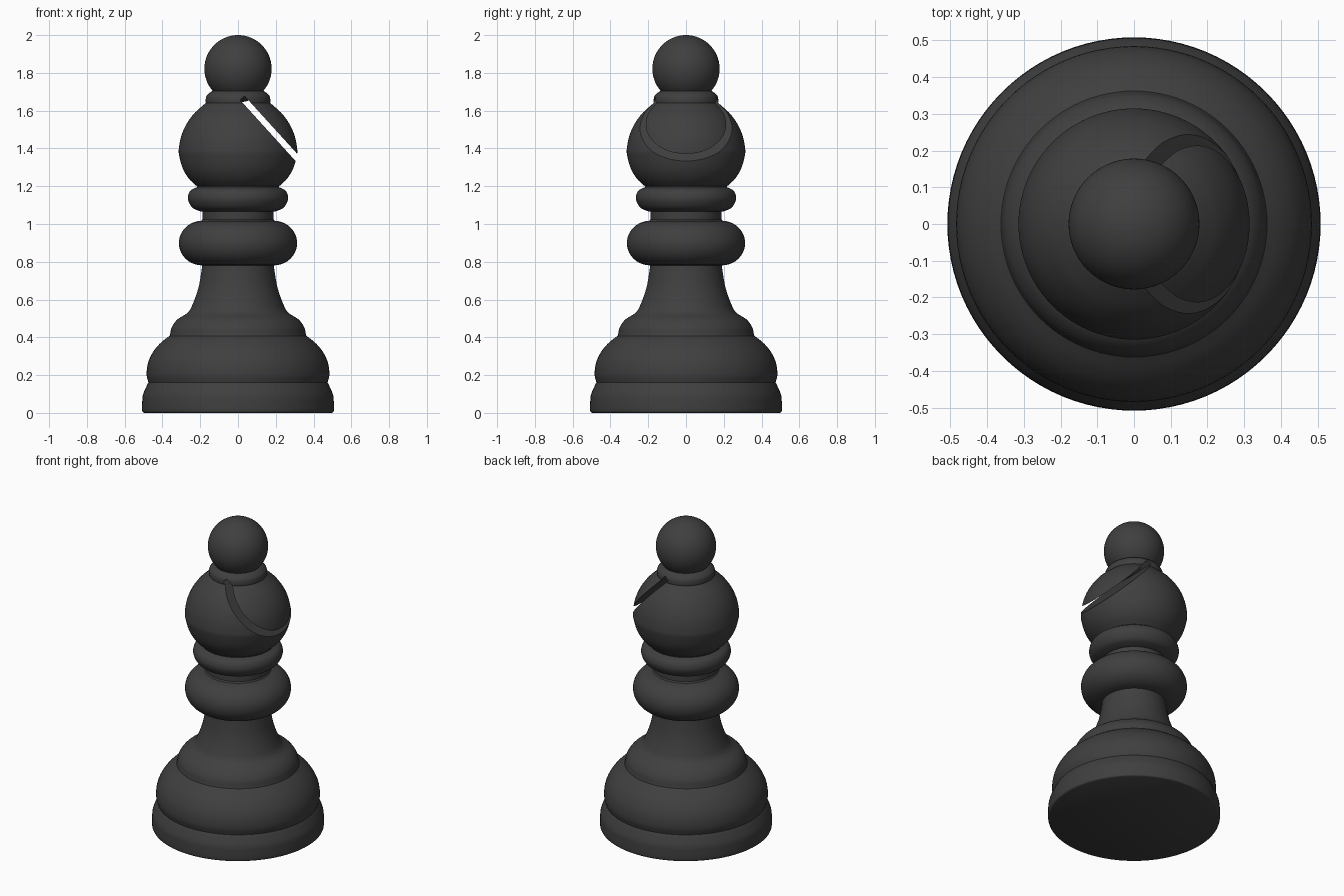
import bpy, bmesh, math
from mathutils import Vector

if "Cube" in bpy.data.objects:
    bpy.data.objects.remove(bpy.data.objects["Cube"])

SEGMENTS = 96

ebony = bpy.data.materials.new("ebony black")
ebony.diffuse_color = (0.05, 0.05, 0.05, 1)
ebony.use_nodes = True
ebony.node_tree.nodes["Principled BSDF"].inputs["Base Color"].default_value = ebony.diffuse_color


def arc(cz, cr, rz, rr, a0, a1, n=12):
    """Elliptical profile arc; angles in degrees from straight outward."""
    out = []
    for i in range(n + 1):
        a = math.radians(a0 + (a1 - a0) * i / n)
        out.append((cr + rr * math.cos(a), cz + rz * math.sin(a)))
    return out


def smooth(points, n=4):
    """Catmull-Rom curve through (radius, height) points."""
    p = [Vector(q) for q in points]
    p = [2 * p[0] - p[1]] + p + [2 * p[-1] - p[-2]]
    out = []
    for i in range(1, len(p) - 2):
        a, b, c, d = p[i - 1:i + 3]
        for k in range(n):
            t = k / n
            v = 0.5 * (2 * b + (c - a) * t + (2 * a - 5 * b + 4 * c - d) * t * t
                       + (3 * b - a - 3 * c + d) * t ** 3)
            out.append((v.x, v.y))
    return out + [tuple(points[-1])]


def revolve(name, profile):
    """Closed solid of revolution from a bottom-to-top profile."""
    bm = bmesh.new()
    rings = []
    for r, z in profile:
        rings.append([bm.verts.new((r * math.cos(2 * math.pi * i / SEGMENTS),
                                    r * math.sin(2 * math.pi * i / SEGMENTS), z))
                      for i in range(SEGMENTS)])
    for lo, hi in zip(rings, rings[1:]):
        for i in range(SEGMENTS):
            j = (i + 1) % SEGMENTS
            bm.faces.new((lo[i], lo[j], hi[j], hi[i]))
    bm.faces.new(rings[0][::-1])
    bm.faces.new(rings[-1])
    mesh = bpy.data.meshes.new(name)
    bm.to_mesh(mesh)
    bm.free()
    mesh.materials.append(ebony)
    obj = bpy.data.objects.new(name, mesh)
    bpy.context.collection.objects.link(obj)
    return obj


# Foot, domed base, shoulder and flared stem
profile = smooth([(0.497, 0), (0.507, 0.01), (0.507, 0.06), (0.502, 0.1), (0.478, 0.155)])
profile += smooth([(0.474, 0.16), (0.484, 0.205), (0.475, 0.27), (0.445, 0.33),
                   (0.405, 0.375), (0.362, 0.408)])
profile += smooth([(0.36, 0.415), (0.35, 0.455), (0.32, 0.495), (0.265, 0.532),
                   (0.238, 0.58), (0.21, 0.66), (0.195, 0.74), (0.19, 0.78)])
# Large ring
profile += arc(0.899, 0.19, 0.118, 0.123, -88, 88, 20)
# Upper stem
profile += [(0.188, 1.025), (0.188, 1.065)]
# Small collar ring
profile += smooth([(0.2, 1.067), (0.24, 1.085), (0.262, 1.12), (0.264, 1.15),
                   (0.25, 1.178), (0.217, 1.195)])
# Bulbous head and its small cap
profile += smooth([(0.218, 1.2), (0.26, 1.24), (0.293, 1.295), (0.312, 1.365), (0.313, 1.4),
                   (0.302, 1.46), (0.278, 1.52), (0.237, 1.58), (0.195, 1.62), (0.17, 1.64)])
profile += smooth([(0.172, 1.648), (0.168, 1.675), (0.15, 1.695), (0.132, 1.705)])
body = revolve("bishop_body", profile)

# Slanted slot cut right through the head
start, direction = Vector((0.023, 0, 1.667)), Vector((0.673, 0, -0.74)).normalized()
length = 0.6
bpy.ops.mesh.primitive_cube_add(size=1, location=start + direction * length / 2)
cutter = bpy.context.object
cutter.name = "slot_cutter"
cutter.scale = (length, 1, 0.032)
cutter.rotation_euler = (0, math.atan2(-direction.z, direction.x), 0)
cutter.hide_render = True
cutter.hide_set(True)

slot = body.modifiers.new("slot", 'BOOLEAN')
slot.operation = 'DIFFERENCE'
slot.solver = 'EXACT'
slot.object = cutter
bpy.context.view_layer.objects.active = body
body.select_set(True)
bpy.ops.object.modifier_apply(modifier="slot")
bpy.data.objects.remove(cutter)

# Ball finial
finial = revolve("ball_finial", [(max(r, 0.001), z) for r, z in
                                 arc(1.822, 0, 0.178, 0.178, -90, 90, 40)])

for obj in (body, finial):
    bpy.ops.object.select_all(action='DESELECT')
    obj.select_set(True)
    bpy.context.view_layer.objects.active = obj
    bpy.ops.object.shade_smooth_by_angle(angle=math.radians(35))
